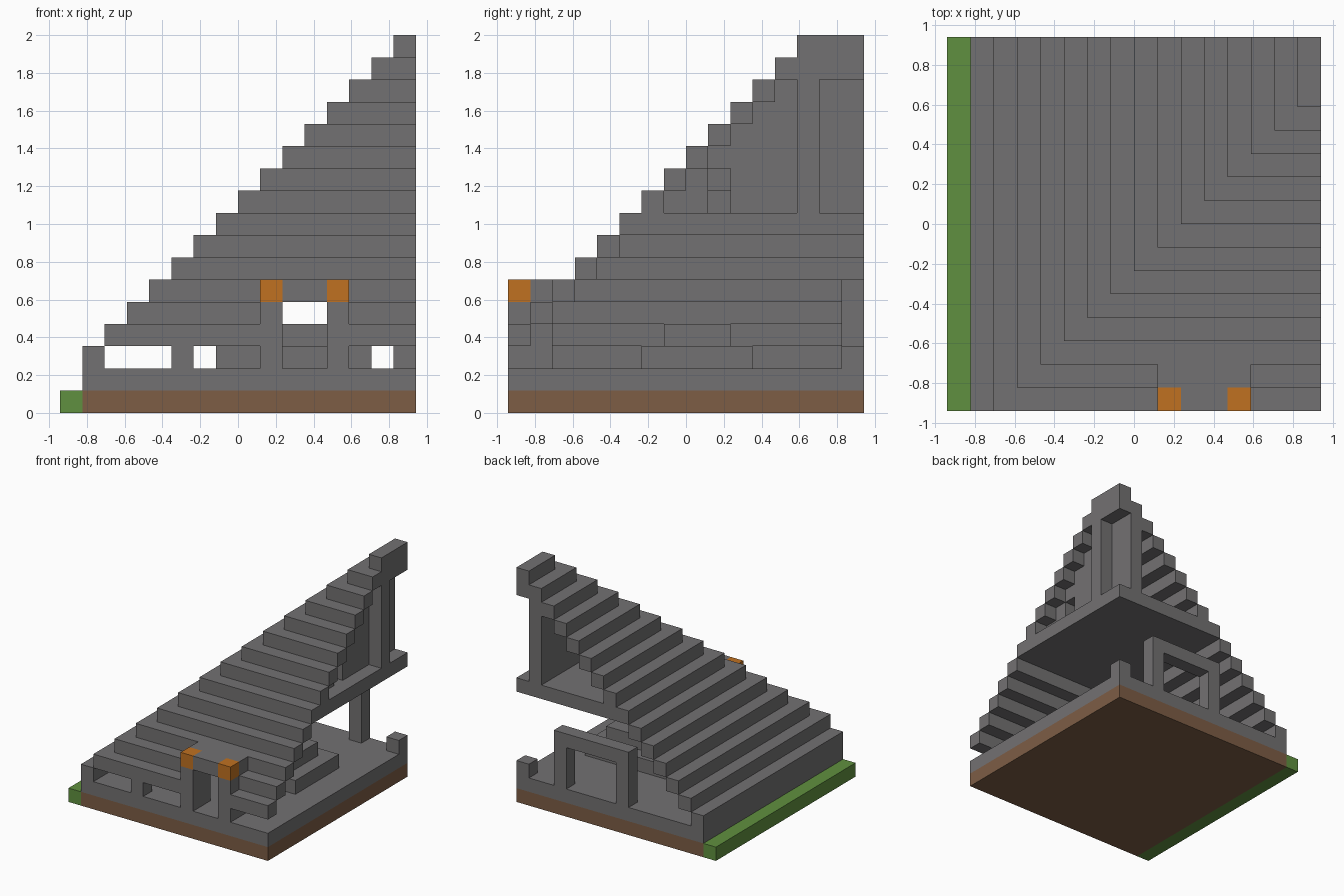
import bpy
import bmesh
from mathutils import Vector

default = bpy.data.objects.get("Cube")
if default:
    bpy.data.objects.remove(default)

U = 2 / 17          # edge of one block
N = 16              # blocks per side


def material(name, rgb):
    mat = bpy.data.materials.new(name)
    mat.use_nodes = True
    mat.diffuse_color = (*rgb, 1)
    mat.node_tree.nodes["Principled BSDF"].inputs["Base Color"].default_value = (*rgb, 1)
    return mat


stone = material("stone grey", (0.171, 0.165, 0.168))
dirt = material("dirt brown", (0.205, 0.11, 0.06))
grass = material("grass green", (0.117, 0.28, 0.05))
orange = material("lamp orange", (0.53, 0.165, 0.015))


def box(i0, i1, j0, j1, k0, k1):
    """Blocks in the inclusive ranges, counted from the right front bottom."""
    return {(i, j, k) for i in range(i0, i1 + 1)
            for j in range(j0, j1 + 1) for k in range(k0, k1 + 1)}


def ring(k):
    """L-shaped step: one bar along the right side, one along the front."""
    a, b = k - 1, max(k - 3, 0)
    side = box(a, a, b, 15, k, k)
    return side if k == 2 else side | box(a, 15, b, b, k, k)


parts = {}

# Ground
parts["grass_strip"] = (box(0, 0, 0, 15, 0, 0), grass)
parts["dirt_base"] = (box(1, 15, 0, 15, 0, 0), dirt)
parts["stone_slab"] = (box(1, 15, 0, 15, 1, 1), stone)

# Front gate with two lamps on its upper corners
lamps = {(9, 0, 5), (12, 0, 5)}
passage = box(10, 11, 0, 1, 2, 4)
gate = box(9, 12, 0, 1, 2, 5) - passage - lamps
parts["gate_lamps"] = (lamps, orange)
parts["front_gate"] = (gate, stone)
parts["window_post"] = ({(5, 0, 2)}, stone)

# Hollow stepped shell
steps = set()
for k in range(2, 15):
    steps |= ring(k)
steps -= passage | gate | lamps
parts["stepped_shell"] = (steps, stone)
parts["peak"] = (box(14, 15, 12, 15, 15, 15) | box(15, 15, 13, 15, 16, 16), stone)

# Upper floor, inner wall with a doorway, and corner pillar
parts["upper_floor"] = (box(7, 15, 5, 15, 8, 8) - steps, stone)
wall = set()
for k in range(9, 15):
    wall |= box(14, 14, k - 2, 15, k, k)
parts["inner_wall"] = (wall - box(14, 14, 9, 9, 9, 10), stone)
parts["upper_pillar"] = (box(15, 15, 13, 13, 9, 14), stone)

# Ground floor: tiered platform, back arch and corner block
parts["tiered_platform"] = (box(7, 13, 6, 10, 2, 2) | box(8, 12, 7, 9, 3, 3), stone)
parts["back_arch"] = (box(7, 12, 15, 15, 2, 5) - box(8, 11, 15, 15, 2, 4), stone)
parts["corner_block"] = ({(15, 15, 2)}, stone)

filled = set().union(*(cells for cells, _ in parts.values()))


def skin(name, cells, mat):
    """Mesh the exposed sides of the blocks and merge flat areas."""
    bm = bmesh.new()
    for cell in sorted(cells):
        centre = Vector(cell) + Vector((0.5, 0.5, 0.5))
        for axis in range(3):
            for sign in (-1, 1):
                n = Vector((0, 0, 0))
                n[axis] = sign
                if tuple(int(c + d) for c, d in zip(cell, n)) in filled:
                    continue
                u = Vector((0, 0, 0))
                u[(axis + 1) % 3] = 0.5
                v = n.cross(u)
                corners = (-u - v, u - v, u + v, v - u)
                bm.faces.new([bm.verts.new((centre + n / 2 + c - Vector((N / 2, N / 2, 0))) * U)
                              for c in corners])
    bmesh.ops.remove_doubles(bm, verts=bm.verts, dist=U / 100)
    bmesh.ops.dissolve_limit(bm, angle_limit=0.01, verts=bm.verts, edges=bm.edges)
    mesh = bpy.data.meshes.new(name)
    bm.to_mesh(mesh)
    bm.free()
    mesh.materials.append(mat)
    bpy.context.collection.objects.link(bpy.data.objects.new(name, mesh))


for name, (cells, mat) in parts.items():
    skin(name, cells, mat)
